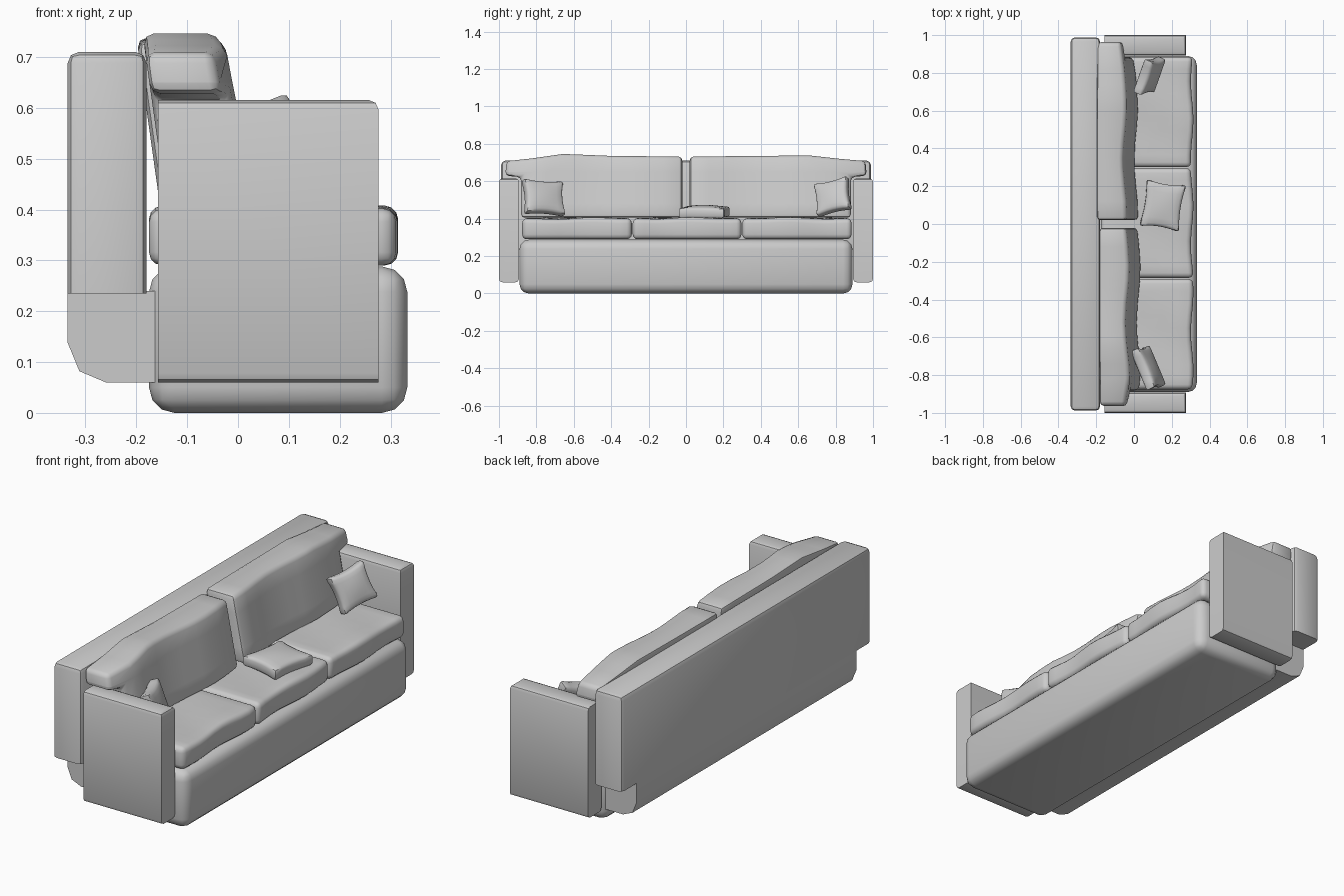
import bpy, bmesh, math
from mathutils import Matrix, Vector

if "Cube" in bpy.data.objects:
    bpy.data.objects.remove(bpy.data.objects["Cube"])


def finish(name, bm, angle=30):
    bmesh.ops.recalc_face_normals(bm, faces=bm.faces)
    me = bpy.data.meshes.new(name)
    bm.to_mesh(me)
    bm.free()
    for p in me.polygons:
        p.use_smooth = True
    me.set_sharp_from_angle(angle=math.radians(angle))
    ob = bpy.data.objects.new(name, me)
    bpy.context.collection.objects.link(ob)
    return ob


def bevel(bm, edges, offset, segments=2):
    bmesh.ops.bevel(bm, geom=edges, offset=offset, segments=segments,
                    profile=0.5, affect='EDGES', clamp_overlap=True)


def slice_axis(bm, axis, positions):
    no = Vector((0, 0, 0))
    no[axis] = 1
    for p in positions:
        bmesh.ops.bisect_plane(bm, geom=bm.verts[:] + bm.edges[:] + bm.faces[:],
                               plane_co=no * p, plane_no=no, dist=1e-5)


def box(lo, hi):
    bm = bmesh.new()
    bmesh.ops.create_cube(bm, size=1)
    for v in bm.verts:
        v.co = Vector([lo[i] + (v.co[i] + 0.5) * (hi[i] - lo[i]) for i in range(3)])
    return bm


def extrude(points, direction):
    bm = bmesh.new()
    f = bm.faces.new([bm.verts.new(p) for p in points])
    r = bmesh.ops.extrude_face_region(bm, geom=[f], use_keep_orig=True)
    vs = [g for g in r['geom'] if isinstance(g, bmesh.types.BMVert)]
    bmesh.ops.translate(bm, verts=vs, vec=direction)
    return bm


# Base with soft rounded edges
bm = box((-0.175, -0.89, 0), (0.333, 0.89, 0.288))
bevel(bm, bm.edges[:], 0.05, 3)
finish("base", bm)

# Back panel, square along its bottom edge
bm = box((-0.335, -0.988, 0.235), (-0.18, 0.988, 0.71))
bevel(bm, [e for e in bm.edges if max(v.co.z for v in e.verts) > 0.5], 0.022, 2)
finish("back_panel", bm)

# Lower back skirt with a curved rear bottom edge
prof = [(-0.335, 0.24), (-0.335, 0.138), (-0.312, 0.082), (-0.26, 0.06),
        (-0.16, 0.06), (-0.16, 0.24)]
finish("back_skirt", extrude([(x, -0.87, z) for x, z in prof], (0, 1.74, 0)))

# Arms
for s, side in ((1, "right"), (-1, "left")):
    y0, y1 = sorted((s * 0.893, s * 1.0))
    bm = box((-0.157, y0, 0.06), (0.276, y1, 0.615))
    keep = []
    for e in bm.edges:
        m = (e.verts[0].co + e.verts[1].co) / 2
        along_x = abs(e.verts[0].co.x - e.verts[1].co.x) > 0.1
        if along_x or (m.x > 0.2 and m.z > 0.6):
            keep.append(e)
    bevel(bm, keep, 0.018, 2)
    finish(side + "_arm", bm)

# Three seat cushions with gently rippled fronts and tops
for i, (y0, y1) in enumerate(((-0.876, -0.29), (-0.285, 0.296), (0.301, 0.885))):
    bm = box((-0.175, y0, 0.29), (0.31, y1, 0.402))
    bevel(bm, bm.edges[:], 0.026, 3)
    n = 9
    slice_axis(bm, 1, [y0 + (y1 - y0) * k / n for k in range(1, n)])
    slice_axis(bm, 0, [-0.06, 0.05, 0.15, 0.23])
    for v in bm.verts:
        t = (v.co.y - y0) / (y1 - y0)
        crown = math.sin(math.pi * t)
        if v.co.x > 0.26:
            v.co.x += 0.007 * math.sin(t * 9 + i * 2) - 0.002
        if v.co.z > 0.37:
            v.co.z += 0.006 * math.sin(t * 8 + v.co.x * 9 + i) * crown
    finish("seat_cushion_%d" % (i + 1), bm, 40)

# Two back cushions that widen over the arms and lean back
outline = [(0.02, 0.405), (0.882, 0.405), (0.882, 0.622), (0.966, 0.63),
           (0.96, 0.708), (0.82, 0.72), (0.66, 0.738), (0.35, 0.735), (0.02, 0.732)]
for s, side in ((1, "right"), (-1, "left")):
    xb = -0.2 if s > 0 else -0.187
    bm = extrude([(xb, y * s, z) for y, z in outline], (0.148, 0, 0))
    bmesh.ops.recalc_face_normals(bm, faces=bm.faces)
    bm.edges.ensure_lookup_table()
    bevel(bm, [e for e in bm.edges if e.calc_face_angle(0) > 0.5], 0.02, 2)
    slice_axis(bm, 1, [s * y for y in (0.12, 0.22, 0.3, 0.42, 0.52, 0.6, 0.74, 0.8)])
    slice_axis(bm, 2, [0.48, 0.56, 0.65])
    for v in bm.verts:
        y, z = abs(v.co.y), v.co.z
        front = (v.co.x - xb) / 0.148
        bulge = 0.01 * math.sin(y * 11 + s) * front
        wing = -0.018 * front * max(0, (y - 0.82) / 0.15)
        v.co.x += (0.74 - z) * (0.14 if front < 0.5 else 0.2) + bulge + wing
        if z > 0.69 and s < 0:
            v.co.z += 0.008 * max(0, 1 - abs(y - 0.65) / 0.25)
    finish(side + "_back_cushion", bm, 40)


# Throw pillows: puffed in the middle, pinched along the sides
def pillow(name, centre, normal, across, size, spin):
    w, h, t = size
    bm = box((-w / 2, -h / 2, -t / 2), (w / 2, h / 2, t / 2))
    bevel(bm, bm.edges[:], 0.017, 2)
    for axis, d in ((0, w), (1, h)):
        slice_axis(bm, axis, [d * k for k in (-0.3, -0.15, 0, 0.15, 0.3)])
    for v in bm.verts:
        u, q = 2 * v.co.x / w, 2 * v.co.y / h
        v.co.x *= 1 - 0.12 * (1 - q * q)
        v.co.y *= 1 - 0.12 * (1 - u * u)
        v.co.z *= 0.72 + 0.34 * (1 - u * u) * (1 - q * q)
    n = Vector(normal).normalized()
    a = Vector(across).normalized()
    m = Matrix((a, n.cross(a), n)).transposed().to_4x4()
    m = Matrix.Translation(centre) @ m @ Matrix.Rotation(math.radians(spin), 4, 'Z')
    bmesh.ops.transform(bm, matrix=m, verts=bm.verts)
    finish(name, bm, 40)


pillow("right_pillow", (0.082, 0.785, 0.517), (0.91, -0.41, 0.36), (0.41, 0.91, 0),
       (0.2, 0.19, 0.075), 14)
pillow("left_pillow", (0.075, -0.762, 0.512), (0.91, 0.41, 0.36), (-0.41, 0.91, 0),
       (0.235, 0.195, 0.075), -4)
pillow("middle_pillow", (0.152, 0.098, 0.434), (0.05, 0, 1), (1, 0, -0.05),
       (0.215, 0.255, 0.075), -9)
